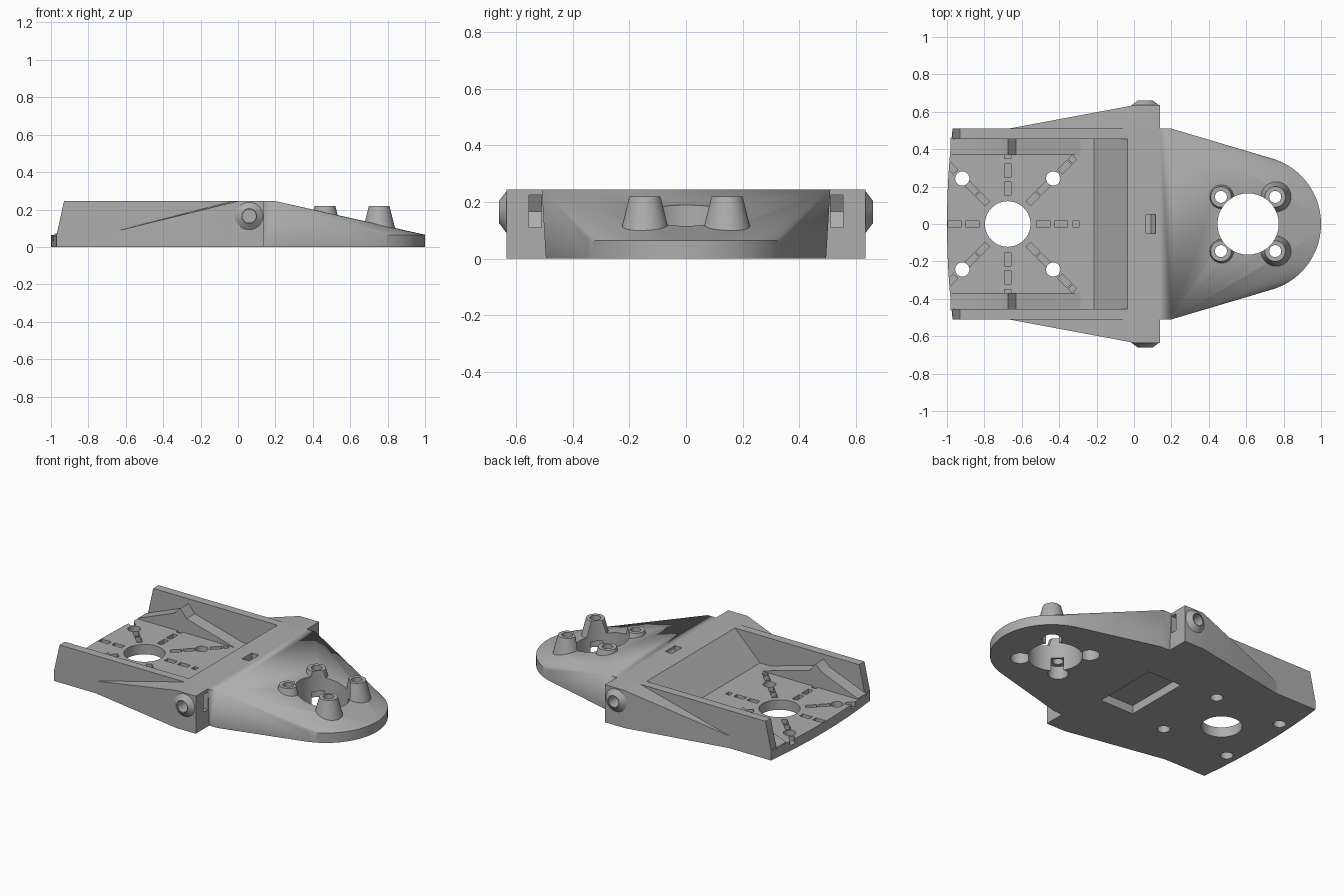
import bpy, bmesh
from math import pi, sin, cos
from mathutils import Vector, Matrix

if "Cube" in bpy.data.objects:
    bpy.data.objects.remove(bpy.data.objects["Cube"], do_unlink=True)

GREY = (0.42, 0.42, 0.42, 1)
mat = bpy.data.materials.new("plain_grey")
mat.use_nodes = True
mat.diffuse_color = GREY
mat.node_tree.nodes["Principled BSDF"].inputs["Base Color"].default_value = GREY

FLOOR, TOP = 0.065, 0.245
HUB = (-0.675, 0)       # centre of the tray hole
RING = (0.61, 0)        # centre of the nose hole
parts = []


def finish(name, bm, part=True):
    bmesh.ops.recalc_face_normals(bm, faces=bm.faces)
    mesh = bpy.data.meshes.new(name)
    bm.to_mesh(mesh)
    bm.free()
    ob = bpy.data.objects.new(name, mesh)
    bpy.context.collection.objects.link(ob)
    mesh.materials.append(mat)
    if part:
        parts.append(ob)
    else:
        ob.hide_render = True
    return ob


def hull(name, points):
    bm = bmesh.new()
    for p in points:
        bm.verts.new(p)
    res = bmesh.ops.convex_hull(bm, input=bm.verts)
    loose = [v for v in bm.verts if not v.link_faces]
    bmesh.ops.delete(bm, geom=loose, context='VERTS')
    bmesh.ops.dissolve_limit(bm, angle_limit=0.002, verts=bm.verts, edges=bm.edges)
    return finish(name, bm)


def prism(name, profile, axis, lo, hi, part=True):
    """Extrude a 2D profile: (x, y) along z, or (x, z) along y."""
    bm = bmesh.new()
    at = (lambda p: (p[0], p[1], lo)) if axis == 'z' else (lambda p: (p[0], lo, p[1]))
    face = bm.faces.new([bm.verts.new(at(p)) for p in profile])
    new = bmesh.ops.extrude_face_region(bm, geom=[face])["geom"]
    step = Vector((0, 0, hi - lo)) if axis == 'z' else Vector((0, hi - lo, 0))
    bmesh.ops.translate(bm, vec=step, verts=[v for v in new if isinstance(v, bmesh.types.BMVert)])
    return finish(name, bm, part)


def cone(name, centre, r1, r2, depth, rot=None, part=True):
    bm = bmesh.new()
    bmesh.ops.create_cone(bm, cap_ends=True, segments=40, radius1=r1, radius2=r2, depth=depth,
                          matrix=Matrix.Translation(centre) @ (rot or Matrix()))
    return finish(name, bm, part)


def hole(x, y, r, lo=-0.1, hi=0.5):
    return cone("hole_cutter", (x, y, (lo + hi) / 2), r, r, hi - lo, part=False)


def cut(targets, cutters):
    for ob in targets:
        bpy.context.view_layer.objects.active = ob
        for c in cutters:
            mod = ob.modifiers.new("cut", 'BOOLEAN')
            mod.operation, mod.solver, mod.object = 'DIFFERENCE', 'EXACT', c
            bpy.ops.object.modifier_apply(modifier=mod.name)
    for c in cutters:
        bpy.data.objects.remove(c, do_unlink=True)


def rect(x0, x1, y0, y1):
    return [(x0, y0), (x1, y0), (x1, y1), (x0, y1)]


# Tray floor with a slightly bowed rear edge
bow = [(-1 + 0.03 * (y / 0.51) ** 2, y) for y in [0.51 - 0.085 * i for i in range(13)]]
floor = prism("tray_floor", bow + [(0.14, -0.51), (0.14, 0.51)], 'z', 0, FLOOR)
cutters = [hole(*HUB, 0.122),
           prism("recess_cutter", rect(-0.175, 0.07, -0.22, 0.22), 'z', -0.1, 0.055, False)]
cutters += [hole(HUB[0] + 0.243 * sx, 0.243 * sy, 0.038) for sx in (1, -1) for sy in (1, -1)]

# Dashed radial slots in the floor
bm = bmesh.new()
for i in range(8):
    steps = [(0.19, 0.07), (0.27, 0.07), (0.43, 0.07), (0.49, 0.03)] if i % 2 else \
            [(0.19, 0.07), (0.285, 0.07), (0.365, 0.03)]
    turn = Matrix.Translation((*HUB, FLOOR)) @ Matrix.Rotation(i * pi / 4, 4, 'Z')
    for r, length in steps:
        bmesh.ops.create_cube(bm, size=1, matrix=turn @ Matrix.Translation((r, 0, 0))
                              @ Matrix.Diagonal((length, 0.034, 0.06, 1)))
cutters.append(finish("slot_cutter", bm, False))
cut([floor], cutters)

# Raised cross block with the ramp down into the tray
block = prism("cross_block", [(-0.215, FLOOR), (-0.035, TOP), (0.14, TOP), (0.14, FLOOR)],
              'y', -0.51, 0.51)
cut([block], [prism("top_slot_cutter", [(0.065, 0.3), (0.065, 0.18), (0.09, 0.18),
                                        (0.115, TOP - 0.02), (0.115, 0.3)], 'y', -0.05, 0.05, False)])

turn_y = Matrix.Rotation(pi / 2, 4, 'X')
for side, s in (("left", 1), ("right", -1)):
    # Both names follow the y side of the part
    prism(side + "_wall", [(-0.97, 0), (-0.97, FLOOR), (-0.93, TOP), (0, TOP), (0, 0)],
          'y', 0.455 * s, 0.51 * s)
    prism(side + "_rib", [(-0.98, FLOOR - 0.01), (-0.98, FLOOR + 0.005), (-0.72, 0.172), (-0.675, 0.215),
                          (-0.63, 0.16), (-0.285, FLOOR), (-0.285, FLOOR - 0.01)],
          'y', 0.37 * s, 0.46 * s)

    # Flared lug with a bolt boss and a nut trap
    pts = [(-0.67, y, z) for y in (0.5, 0.51) for z in (0, 0.08)]
    pts += [(x, 0.635, z) for x in (0, 0.14) for z in (0, TOP)]
    pts += [(x, 0.5, z) for x in (-0.03, 0.14) for z in (0, TOP)]
    lug = hull(side + "_lug", [(x, y * s, z) for x, y, z in pts])
    boss = cone(side + "_bolt_boss", (0.06, 0.645 * s, 0.165), 0.08, 0.04, 0.03,
                Matrix.Rotation(-s * pi / 2, 4, 'X'))
    trap = prism("nut_cutter", [(0.2, 0.11), (0.03, 0.11), (-0.005, 0.167), (0.03, 0.225), (0.2, 0.225)],
                 'y', 0.48 * s, 0.555 * s, False)
    bolt = cone("bolt_cutter", (0.06, 0.62 * s, 0.165), 0.036, 0.036, 0.2, turn_y, False)
    cut([lug], [trap])
    cut([lug, boss], [bolt])

# Nose tapering from the cross block to a thin round end
arc = [(0.635 + 0.365 * cos(a), 0.365 * sin(a)) for a in [(i - 36) * pi / 72 for i in range(73)]]
pts = [(x, y, z) for x, y in arc for z in (0, FLOOR)]
for s in (1, -1):
    pts += [(0.14, 0.51 * s, TOP), (0.2, 0.51 * s, TOP), (0.14, 0.495 * s, 0), (0.2, 0.495 * s, 0)]
nose = hull("nose_plate", pts)

# Four standoffs around the nose hole, with nut pockets beneath
spots = [(RING[0] + 0.145 * sx, 0.145 * sy) for sx in (1, -1) for sy in (1, -1)]
studs = [cone("standoff_%d" % i, (x, y, 0.155), 0.0875, 0.055, 0.13)
         for i, (x, y) in enumerate(spots)]
cut([nose], [hole(x, y, 0.06, hi=0.085) for x, y in spots])
for stud, (x, y) in zip(studs, spots):
    cut([stud, nose], [hole(x, y, 0.032)])
cut(studs + [nose], [hole(*RING, 0.164)])

# Smooth round faces, keep edges sharp
bpy.ops.object.select_all(action='DESELECT')
for ob in parts:
    ob.select_set(True)
bpy.context.view_layer.objects.active = nose
bpy.ops.object.shade_smooth_by_angle(angle=0.45)
